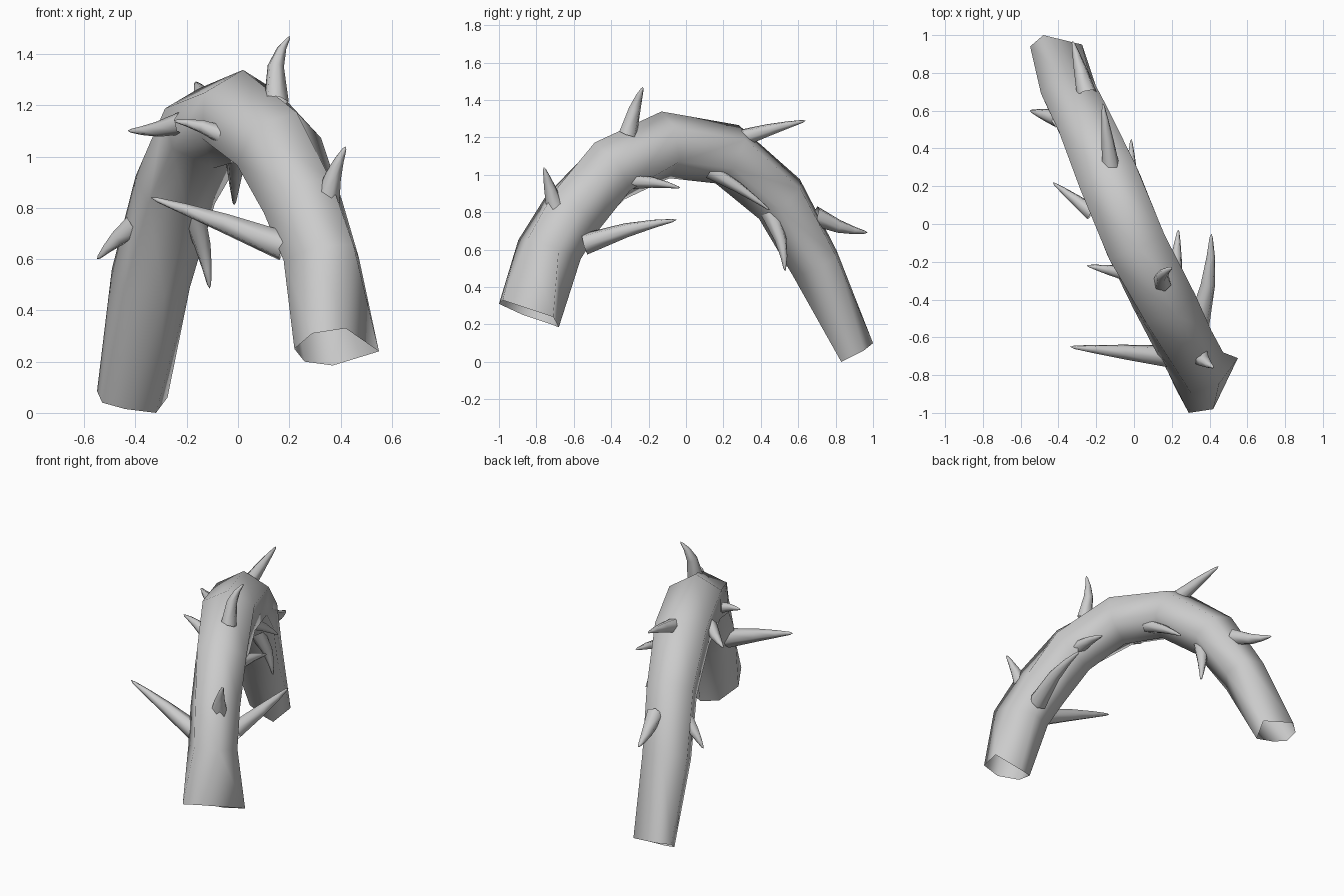
import bpy, math
from mathutils import Vector as V


def loft(name, rings, tip=None):
    """Skin a list of equal-sided rings, optionally closing to a point."""
    n = len(rings[0])
    verts = [p for r in rings for p in r]
    faces = [(i * n + j, i * n + (j + 1) % n, (i + 1) * n + (j + 1) % n, (i + 1) * n + j)
             for i in range(len(rings) - 1) for j in range(n)]
    if tip is not None:
        k = len(verts)
        verts.append(tip)
        faces += [(k - n + j, k - n + (j + 1) % n, k) for j in range(n)]
    me = bpy.data.meshes.new(name)
    me.from_pydata(verts, [], faces)
    me.shade_smooth()
    ob = bpy.data.objects.new(name, me)
    bpy.context.collection.objects.link(ob)
    return ob


def ring(c, a, b, ra, rb, twist=0, n=6):
    return [c + a * ra * math.cos(t) + b * rb * math.sin(t)
            for t in (math.radians(twist) + math.tau * j / n for j in range(n))]


# arched hexagonal stem: centre, side radius, in-plane radius, twist
path = [((0.385, -0.84, 0.25), 0.185, 0.195, 0),
        ((0.325, -0.73, 0.60), 0.155, 0.185, 5),
        ((0.255, -0.605, 0.80), 0.16, 0.185, 10),
        ((0.16, -0.41, 1.02), 0.175, 0.185, 20),
        ((0.01, -0.11, 1.16), 0.185, 0.18, 30),
        ((-0.125, 0.22, 1.11), 0.185, 0.17, 30),
        ((-0.245, 0.50, 0.87), 0.165, 0.16, 30),
        ((-0.34, 0.69, 0.525), 0.16, 0.145, 30),
        ((-0.415, 0.915, 0.05), 0.15, 0.10, 30)]
side = V((0.91, 0.414, 0))
pts = [V(p[0]) for p in path]
rings = []
for i, (c, rs, rp, tw) in enumerate(path):
    ahead = i if i == 1 else min(i + 1, len(pts) - 1)
    t = (pts[ahead] - pts[max(i - 1, 0)]).normalized()
    out = side.cross(t).normalized()
    rings.append(ring(V(c), side, out, rs, rp, tw))
# the two cut ends are slightly irregular hexagons
rings[0] = [V(p) for p in ((0.55, -0.71, 0.24), (0.42, -0.98, 0.33), (0.29, -1.0, 0.31),
                           (0.22, -0.87, 0.25), (0.26, -0.72, 0.20), (0.37, -0.68, 0.185))]
rings[-1] = [V(p) for p in ((-0.275, 0.95, 0.06), (-0.48, 1.0, 0.10), (-0.55, 0.94, 0.085),
                            (-0.53, 0.88, 0.04), (-0.44, 0.85, 0.015), (-0.32, 0.83, 0.0))]
loft("stem", rings)

# thorns: base, tip, base radius, bend offset at the middle
thorns = [((0.15, -0.31, 1.22), (0.20, -0.23, 1.47), 0.05, (-0.025, 0, 0.02)),
          ((0.35, -0.70, 0.83), (0.42, -0.76, 1.04), 0.05, (-0.01, 0, 0)),
          ((0.18, -0.70, 0.65), (-0.34, -0.65, 0.84), 0.06, (0, 0, 0.005)),
          ((0.34, -0.54, 0.63), (0.41, -0.05, 0.76), 0.06, (0.02, 0, 0.015)),
          ((0.215, -0.30, 0.965), (0.235, -0.03, 0.93), 0.045, (0, 0, 0.01)),
          ((-0.05, -0.26, 1.08), (-0.25, -0.22, 1.14), 0.04, (0, 0, 0.01)),
          ((-0.22, 0.06, 1.13), (-0.43, 0.22, 1.10), 0.045, (0, 0, -0.01)),
          ((-0.40, 0.56, 0.73), (-0.55, 0.60, 0.60), 0.05, (0, 0, 0.01)),
          ((-0.12, 0.28, 1.19), (-0.165, 0.64, 1.29), 0.05, (0, 0, 0.005)),
          ((-0.25, 0.69, 0.78), (-0.325, 0.97, 0.69), 0.055, (0, 0, -0.015)),
          ((-0.01, 0.13, 1.02), (-0.015, 0.45, 0.81), 0.045, (0, 0, 0.01)),
          ((-0.18, 0.45, 0.79), (-0.11, 0.53, 0.485), 0.05, (0.01, 0.02, 0))]
for k, (b, e, r, bend) in enumerate(thorns):
    b, e, bend = V(b), V(e), V(bend)
    d = (e - b).normalized()
    a = d.orthogonal().normalized()
    f = d.cross(a)
    rows = [ring(b.lerp(e, t) + bend * m, a, f, r * s, r * s)
            for t, s, m in ((0, 1, 0), (0.45, 0.66, 1), (0.75, 0.38, 0.7), (0.95, 0.16, 0.1))]
    loft(f"thorn_{k + 1}", rows, e)
